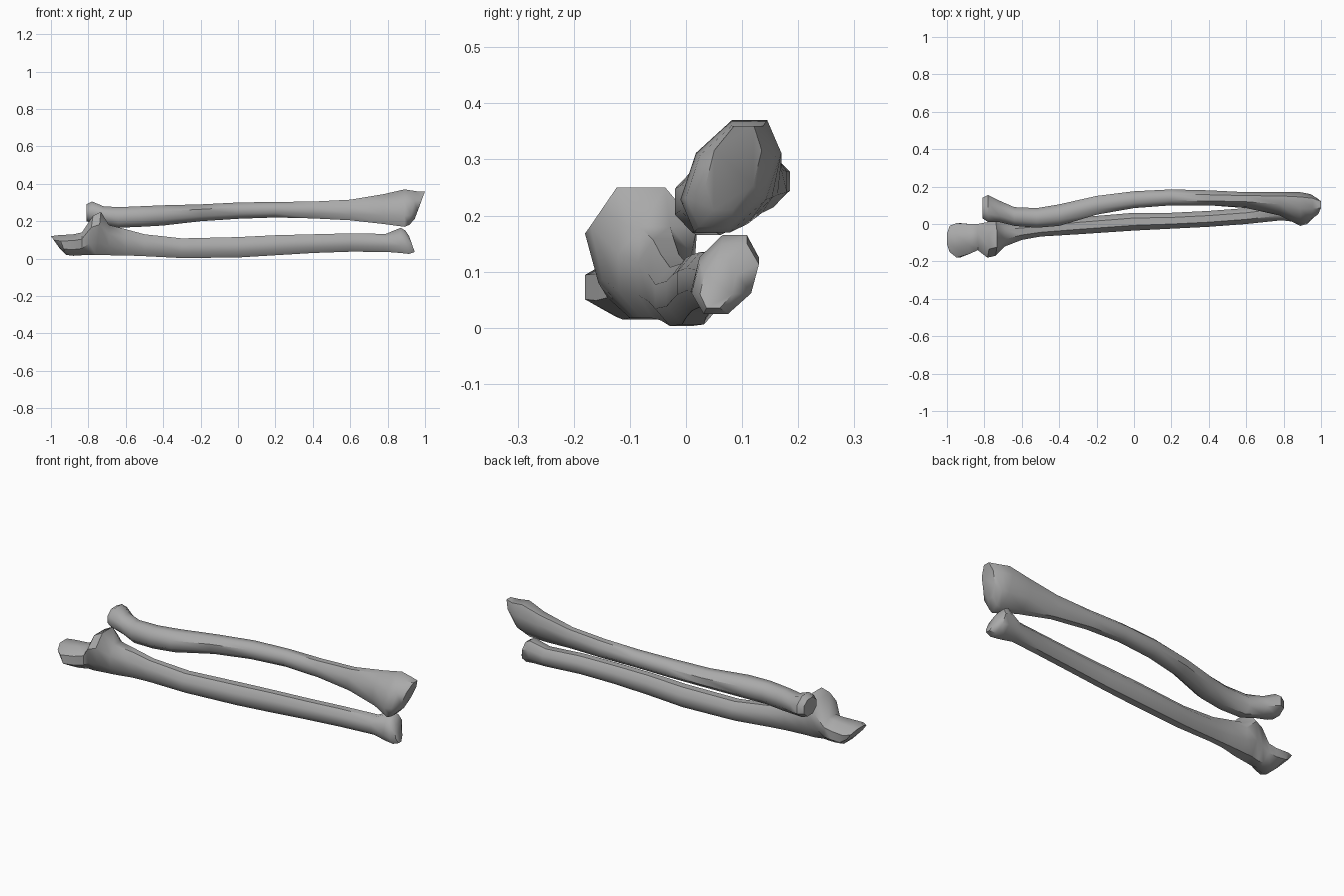
import bpy
import bmesh
from math import sin, cos, pi, radians, sqrt

SIDES = 8

default_cube = bpy.data.objects.get("Cube")
if default_cube:
    bpy.data.objects.remove(default_cube, do_unlink=True)

bone_grey = bpy.data.materials.new("bone_grey")
bone_grey.use_nodes = True
colour = (0.4, 0.4, 0.4, 1)
bone_grey.diffuse_color = colour
bone_grey.node_tree.nodes["Principled BSDF"].inputs["Base Color"].default_value = colour


def section(x, y_min, y_max, z_min, z_max, lean=0, skew=0, flare=0):
    """Oval ring fitted to its bounds; lean tips it along x, skew slants it
    sideways, flare makes its top wider than its bottom."""
    ring = []
    for i in range(SIDES):
        angle = 2 * pi * (i + 0.5) / SIDES
        up = sin(angle)
        across = cos(angle) * sqrt(1 - skew * skew) * (1 + flare * up) + skew * up
        ring.append((across, up))
    low = min(p[0] for p in ring)
    high = max(p[0] for p in ring)
    top = max(p[1] for p in ring)
    points = []
    for across, up in ring:
        side = (across - low) / (high - low)
        rise = up / top
        points.append((x + lean * rise,
                       y_min + side * (y_max - y_min),
                       z_min + (rise + 1) / 2 * (z_max - z_min)))
    return points


def loft(name, sections):
    """Skin a closed bone through its cross-sections."""
    bm = bmesh.new()
    rings = [[bm.verts.new(p) for p in section(*s)] for s in sections]
    for a, b in zip(rings, rings[1:]):
        for i in range(SIDES):
            j = (i + 1) % SIDES
            bm.faces.new((a[i], a[j], b[j], b[i]))
    bm.faces.new(rings[0])
    bm.faces.new(rings[-1])
    bmesh.ops.recalc_face_normals(bm, faces=bm.faces)
    mesh = bpy.data.meshes.new(name)
    bm.to_mesh(mesh)
    bm.free()
    mesh.materials.append(bone_grey)
    bone = bpy.data.objects.new(name, mesh)
    bpy.context.collection.objects.link(bone)
    bpy.ops.object.select_all(action='DESELECT')
    bone.select_set(True)
    bpy.context.view_layer.objects.active = bone
    bpy.ops.object.shade_smooth_by_angle(angle=radians(46))
    return bone


# Upper bone: round head, bowed shaft, broad wrist end with a pointed tip
loft("upper_forearm_bone", [
    (-.81, .03, .14, .20, .29),
    (-.78, .01, .155, .19, .305),
    (-.72, .01, .125, .18, .28),
    (-.64, -.01, .09, .165, .275),
    (-.52, -.02, .085, .17, .28),
    (-.4, -.01, .105, .177, .285),
    (-.2, .05, .15, .2, .29),
    (0, .085, .175, .213, .3),
    (.2, .1, .185, .22, .303),
    (.4, .1, .18, .215, .305),
    (.6, .085, .17, .205, .315, 0, .2),
    (.78, .045, .17, .185, .345, 0, .35),
    (.89, -.01, .17, .17, .37, 0, .4),
    (.935, .0, .16, .18, .36, .02, .4),
    (.972, .035, .135, .21, .36, .028, .4),
])

# Lower bone: hooked elbow end, notch, raised lip, then a slim shaft
loft("lower_forearm_bone", [
    (-.975, -.15, -.01, .05, .12, -.025),
    (-.94, -.18, .005, .02, .125, -.02),
    (-.88, -.16, 0, .015, .13, 0),
    (-.835, -.14, .0, .018, .14, 0),
    (-.79, -.18, .01, .018, .23, .015, -.1, .25),
    (-.745, -.17, .02, .018, .25, .012, -.1, .2),
    (-.69, -.12, .01, .018, .18),
    (-.6, -.085, .005, .017, .157),
    (-.5, -.067, .01, .013, .13),
    (-.3, -.055, .035, .003, .108),
    (0, -.035, .06, .006, .115),
    (.2, -.025, .06, .018, .125),
    (.4, -.015, .07, .03, .13),
    (.6, .0, .085, .037, .135),
    (.79, .02, .11, .036, .132),
    (.87, .01, .13, .03, .165, 0, .3),
    (.905, .01, .13, .025, .15, -.01, .3),
    (.93, .025, .09, .035, .12, -.015, .3),
])
